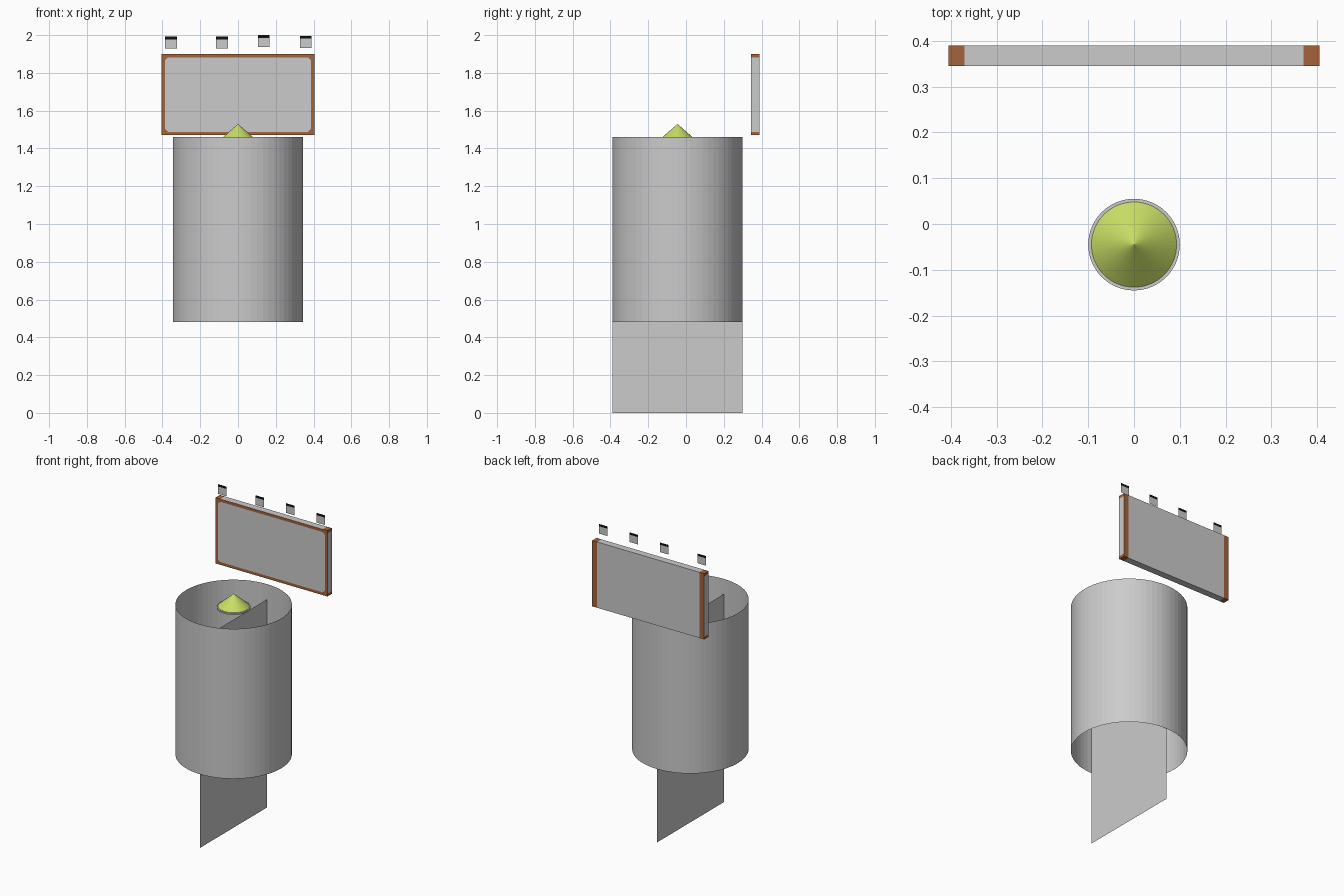
import bpy, bmesh, math
from mathutils import Vector

if "Cube" in bpy.data.objects:
    bpy.data.objects.remove(bpy.data.objects["Cube"])


def material(name, rgb):
    m = bpy.data.materials.new(name)
    m.diffuse_color = (*rgb, 1)
    m.use_nodes = True
    m.node_tree.nodes["Principled BSDF"].inputs["Base Color"].default_value = m.diffuse_color
    return m


GREY = material("light grey", (0.6, 0.6, 0.6))
BROWN = material("wood brown", (0.37, 0.125, 0.045))
GREEN = material("lime green", (0.58, 0.73, 0.13))
BLACK = material("black", (0.005, 0.005, 0.005))


def add(name, bm, *mats):
    me = bpy.data.meshes.new(name)
    bm.to_mesh(me)
    bm.free()
    for m in mats:
        me.materials.append(m)
    ob = bpy.data.objects.new(name, me)
    bpy.context.collection.objects.link(ob)
    return ob


def lathe(name, profile, mat, segments=64, cy=-0.045):
    # spin a (radius, height) profile around the vertical axis
    bm = bmesh.new()
    vs = [bm.verts.new((r, cy, z)) for r, z in profile]
    es = [bm.edges.new(p) for p in zip(vs, vs[1:])]
    bmesh.ops.spin(bm, geom=vs + es, cent=(0, cy, 0), axis=(0, 0, 1),
                   angle=math.tau, steps=segments, use_duplicate=False)
    bmesh.ops.remove_doubles(bm, verts=bm.verts, dist=1e-5)
    bmesh.ops.recalc_face_normals(bm, faces=bm.faces)
    return add(name, bm, mat)


def sheet(name, points, *mats):
    bm = bmesh.new()
    bm.faces.new([bm.verts.new(p) for p in points])
    return add(name, bm, *mats)


# open drum, burner tray and green cone
lathe("drum_wall", [(0.345, 0.48), (0.345, 1.46)], GREY)
lathe("burner_tray", [(0, 1.437), (0.1, 1.437), (0.1, 1.447), (0.094, 1.447), (0, 1.444)], GREY)
lathe("green_cone", [(0, 1.448), (0.093, 1.448), (0, 1.53)], GREEN)

# upright sheet through the middle of the drum
sheet("middle_sheet", [(0, -0.39, 0), (0, 0.3, 0), (0, 0.3, 1.36), (0, -0.39, 1.36)], GREY)

# framed board behind the drum, cut so the frame can be coloured by rule
W, Y0, Y1, Z0, Z1 = 0.405, 0.345, 0.39, 1.47, 1.90
bm = bmesh.new()
bmesh.ops.create_cube(bm, size=1)
for v in bm.verts:
    v.co = Vector((v.co.x * 2 * W, (Y0 + Y1) / 2 + v.co.y * (Y1 - Y0),
                   (Z0 + Z1) / 2 + v.co.z * (Z1 - Z0)))
cuts = [((x, 0, 0), (1, 0, 0)) for x in (-0.387, -0.37, 0.37, 0.387)]
cuts += [((0, 0, z), (0, 0, 1)) for z in (Z0 + 0.018, Z1 - 0.018)]
for co, no in cuts:
    bmesh.ops.bisect_plane(bm, geom=bm.verts[:] + bm.edges[:] + bm.faces[:],
                           plane_co=co, plane_no=no)
bm.normal_update()
for f in bm.faces:
    c, n = f.calc_center_median(), f.normal
    end = c.z < Z0 + 0.018 or c.z > Z1 - 0.018
    if n.y < -0.5:
        brown = end or abs(c.x) > 0.387
    elif n.y > 0.5 or abs(n.z) > 0.5:
        brown = abs(c.x) > 0.37
    else:
        brown = end
    f.material_index = int(brown)
add("framed_board", bm, GREY, BROWN)

# small corner fillets on the front of the frame
for sx in (-1, 1):
    for z, sz in ((Z0 + 0.018, 1), (Z1 - 0.018, -1)):
        x, y = sx * 0.387, Y0 - 0.0008
        pts = [(x, y, z), (x - sx * 0.016, y, z), (x, y, z + sz * 0.016)]
        sheet("frame_corner", pts if sx * sz < 0 else pts[::-1], BROWN)

# four little tags above the board with a black top edge
for cx, z in ((-0.355, 1.93), (-0.085, 1.93), (0.137, 1.937), (0.358, 1.933)):
    bm = bmesh.new()
    rows = [[bm.verts.new((cx + s * 0.031, 0.345, z + h)) for s in (-1, 1)]
            for h in (0, 0.048, 0.063)]
    for i in range(2):
        f = bm.faces.new((rows[i][0], rows[i][1], rows[i + 1][1], rows[i + 1][0]))
        f.material_index = i
    add("tag", bm, GREY, BLACK)
